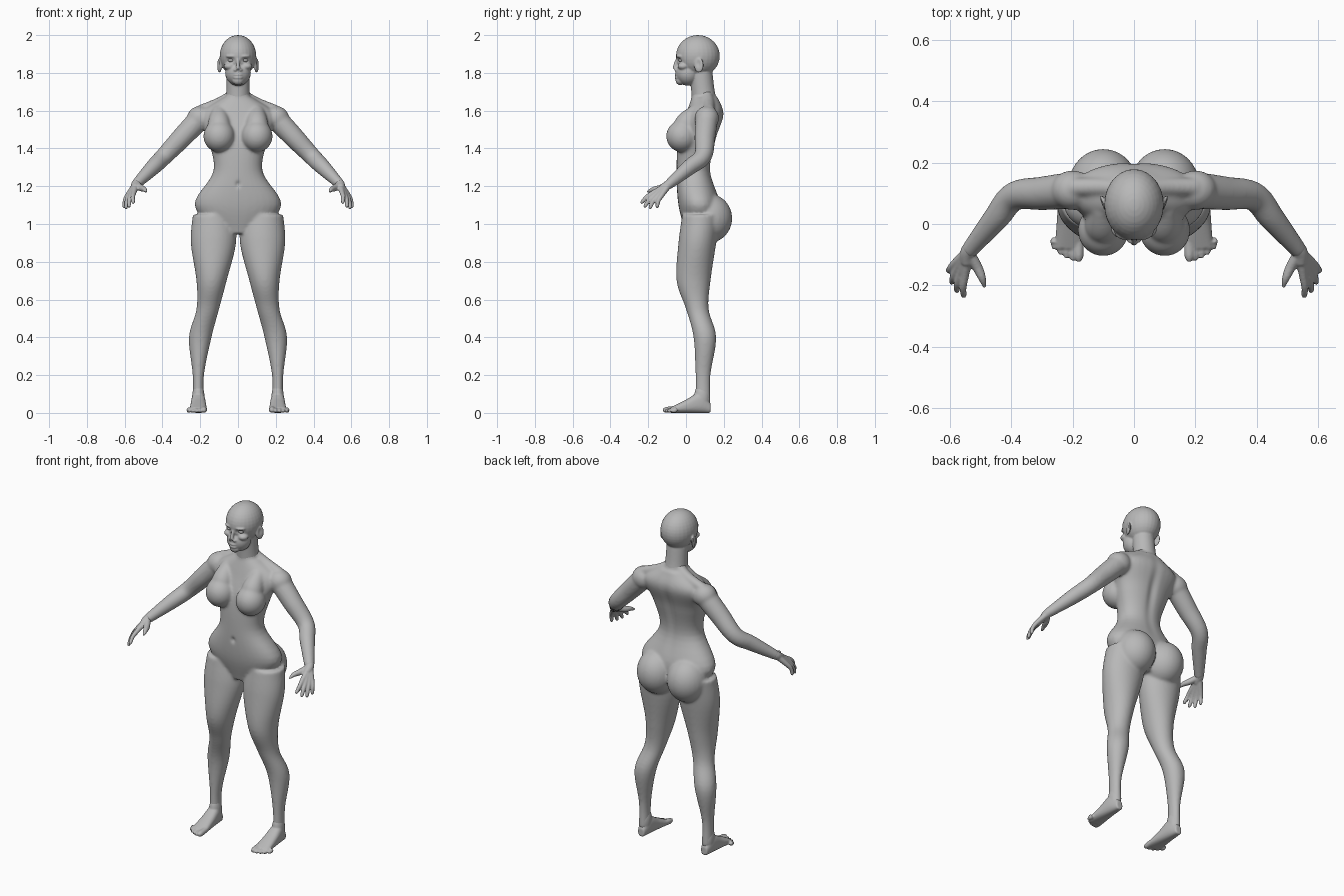
import bpy, bmesh, math
from mathutils import Vector, Matrix

if "Cube" in bpy.data.objects:
    bpy.data.objects.remove(bpy.data.objects["Cube"], do_unlink=True)

grey = (.48, .48, .48, 1)
clay = bpy.data.materials.new("grey clay")
clay.use_nodes = True
clay.diffuse_color = grey
for node in clay.node_tree.nodes:
    if node.type == 'BSDF_PRINCIPLED':
        node.inputs["Base Color"].default_value = grey

SIDES = {"left": 1, "right": -1}


# Shape helpers
def spline(keys, steps=6):
    """Smooth curve through tuples of any length."""
    keys = [Vector(key) for key in keys]
    before = keys[0] * 2 - keys[1]
    after = keys[-1] * 2 - keys[-2]
    padded = [before, *keys, after]
    curve = []
    for a, b, c, d in zip(padded, padded[1:], padded[2:], padded[3:]):
        leave, arrive = (c - a) / 2, (d - b) / 2
        for step in range(steps):
            t = step / steps
            ease = t * t * (3 - 2 * t)
            curve.append(b.lerp(c, ease) + leave * t * (1 - t) ** 2
                         - arrive * t * t * (1 - t))
    return curve + [keys[-1]]


def oval(center, across, along, power=1.0, count=32):
    """Closed rounded section spanned by two half axes; a low power squares it."""
    def soft(value):
        return math.copysign(abs(value) ** power, value)
    turns = [math.tau * i / count for i in range(count)]
    return [center + across * soft(math.cos(turn)) + along * soft(math.sin(turn))
            for turn in turns]


def loft(bm, rings):
    rows = [[bm.verts.new(point) for point in ring] for ring in rings]
    for low, high in zip(rows, rows[1:]):
        for i in range(len(low)):
            bm.faces.new((low[i - 1], low[i], high[i], high[i - 1]))
    bm.faces.new(rows[0])
    bm.faces.new(rows[-1])


def stack(bm, sections, power=1.0):
    """Level sections: height, centre x, half width, centre y, half depth."""
    loft(bm, [oval(Vector((x, y, z)), Vector((width, 0, 0)), Vector((0, depth, 0)), power)
              for z, x, width, y, depth in spline(sections)])


def tube(bm, points, radii, side=1):
    """Round limb through points, one radius at each."""
    curve = spline([(x * side, y, z, r) for (x, y, z), r in zip(points, radii)])
    centers = [Vector(key[:3]) for key in curve]
    normal = Vector((1, 3, 1))
    rings = []
    for i, center in enumerate(centers):
        ahead = centers[min(i + 1, len(centers) - 1)]
        behind = centers[max(i - 1, 0)]
        heading = (ahead - behind).normalized()
        normal = (normal - heading * normal.dot(heading)).normalized()
        radius = curve[i][3]
        rings.append(oval(center, normal * radius, heading.cross(normal) * radius))
    loft(bm, rings)


def blob(bm, center, size, side=1, turn=0):
    x, y, z = center
    place = (Matrix.Translation((x * side, y, z)) @ Matrix.Rotation(turn * side, 4, 'Z')
             @ Matrix.Diagonal((*size, 1)))
    bmesh.ops.create_uvsphere(bm, u_segments=28, v_segments=18, radius=1, matrix=place)


def finish(name, bm):
    """Turn the collected parts into a smooth shaded object."""
    bmesh.ops.recalc_face_normals(bm, faces=bm.faces)
    mesh = bpy.data.meshes.new(name)
    bm.to_mesh(mesh)
    bm.free()
    mesh.materials.append(clay)
    mesh.polygons.foreach_set("use_smooth", [True] * len(mesh.polygons))
    part = bpy.data.objects.new(name, mesh)
    bpy.context.scene.collection.objects.link(part)
    return part


def fuse(part, voxel, relax, dents=()):
    """Merge overlapping parts into one skin, then press in soft dents."""
    remesh = part.modifiers.new("fuse", 'REMESH')
    remesh.mode = 'VOXEL'
    remesh.voxel_size = voxel
    remesh.use_smooth_shade = True
    soften = part.modifiers.new("soften", 'SMOOTH')
    soften.factor = .5
    soften.iterations = relax
    bpy.context.view_layer.update()
    graph = bpy.context.evaluated_depsgraph_get()
    skin = bpy.data.meshes.new_from_object(part.evaluated_get(graph))
    part.modifiers.clear()
    part.data = skin
    if not skin.materials:
        skin.materials.append(clay)
    for center, size, push in dents:
        for vertex in skin.vertices:
            reach = sum(((p - c) / s) ** 2 for p, c, s in zip(vertex.co, center, size))
            if reach < 9:
                vertex.co += Vector(push) * math.exp(-reach)


# Joints shared by neighbouring parts
shoulder = Vector((.2, .11, 1.56))
elbow = Vector((.39, .09, 1.36))
wrist = Vector((.54, -.09, 1.21))
neck = [(0, .1, 1.62), (0, .09, 1.7), (0, .08, 1.8)]
neck_radii = [.07, .062, .06]

# Body: torso, legs, arms and the base of the neck
bm = bmesh.new()
stack(bm, [(.95, 0, .1, .07, .07), (1.1, 0, .23, .07, .11), (1.28, 0, .13, .04, .09),
           (1.45, 0, .16, .06, .1), (1.58, 0, .2, .1, .1), (1.67, 0, .08, .1, .07)], .9)
tube(bm, neck[:2], neck_radii)
for side in SIDES.values():
    leg = [(1.05, .13, .11, .08, .1), (.9, .13, .12, .06, .1), (.7, .14, .08, .04, .09),
           (.55, .16, .06, .06, .06), (.4, .2, .06, .1, .06), (.2, .21, .03, .09, .04),
           (.05, .21, .03, .09, .04)]
    stack(bm, [(z, x * side, width, y, depth) for z, x, width, y, depth in leg])
    # arm, rounded shoulder and the slope up to the neck
    upper_arm, forearm = shoulder.lerp(elbow, .5), elbow.lerp(wrist, .4)
    tube(bm, [shoulder, upper_arm, elbow, forearm, wrist], [.06, .055, .047, .042, .027], side)
    blob(bm, shoulder, (.07, .065, .065), side)
    tube(bm, [(.03, .11, 1.68), (.1, .12, 1.64), (.2, .12, 1.6)], [.03] * 3, side)
    # buttock, breast and the slope above it
    blob(bm, (.1, .12, 1.03), (.115, .125, .13), side)
    blob(bm, (.1, -.02, 1.465), (.083, .085, .085), side)
    tube(bm, [(.1, .06, 1.6), (.1, 0, 1.53), (.1, -.01, 1.47)], [.04, .06, .06], side)
spine = ((0, .18, 1.4), (.025, .06, .17), (0, -.013, 0))
navel = ((0, -.05, 1.21), (.012, .03, .016), (0, .01, 0))
fuse(finish("body", bm), .007, 12, [spine, navel])

# Head: cranium, jaw, chin, neck, nose, lips, brows and ears
bm = bmesh.new()
blob(bm, (0, .063, 1.89), (.097, .116, .11))
blob(bm, (0, .01, 1.8), (.068, .065, .068))
blob(bm, (0, -.03, 1.76), (.03, .025, .025))
tube(bm, neck, neck_radii)
tube(bm, [(0, -.04, 1.885), (0, -.055, 1.85), (0, -.06, 1.82)], [.008, .009, .012])
for lip_height in (1.79, 1.775):
    blob(bm, (0, -.047, lip_height), (.025, .014, .007))
dents = []
for side in SIDES.values():
    blob(bm, (.014, -.05, 1.815), (.01, .013, .008), side)
    blob(bm, (.036, -.034, 1.888), (.03, .018, .008), side, turn=.3)
    blob(bm, (.045, -.015, 1.835), (.03, .03, .02), side)
    blob(bm, (.098, .068, 1.84), (.009, .027, .04), side, turn=-.35)
    socket = ((.037 * side, -.04, 1.867), (.02, .04, .012), (0, .01, 0))
    ear_hollow = ((.108 * side, .065, 1.85), (.015, .012, .02), (-.007 * side, 0, 0))
    dents += [socket, ear_hollow]
fuse(finish("head", bm), .0045, 5, dents)

for name, side in SIDES.items():
    # Eye
    bm = bmesh.new()
    blob(bm, (.037, -.025, 1.867), (.017, .014, .01), side)
    finish(name + "_eye", bm)

    # Hand: cuff, four fingers fanned from the wrist, and the thumb
    bm = bmesh.new()
    first_knuckle, last_knuckle = Vector((.55, -.165, 1.17)), Vector((.585, -.13, 1.15))
    first_tip, last_tip = Vector((.555, -.24, 1.11)), Vector((.605, -.155, 1.085))
    longer = Vector((.008, -.013, -.015))
    tube(bm, [elbow.lerp(wrist, .8), wrist, first_knuckle.lerp(wrist, .5)],
         [.026, .025, .02], side)
    for finger in range(4):
        fan = finger / 3
        knuckle = first_knuckle.lerp(last_knuckle, fan)
        tip = first_tip.lerp(last_tip, fan) + longer * math.sin(math.pi * fan)
        bend = knuckle.lerp(tip, .5) + Vector((.004, -.004, .005))
        tube(bm, [wrist, knuckle, bend, knuckle.lerp(tip, .9), tip],
             [.019, .0135, .0115, .0095, .004], side)
    tube(bm, [wrist, (.512, -.137, 1.19), (.495, -.175, 1.183), (.486, -.207, 1.169)],
         [.018, .017, .013, .005], side)
    fuse(finish(name + "_hand", bm), .0045, 4)

    # Foot: heel to ball, ankle and five toes
    bm = bmesh.new()
    sole = [(.13, .02, .05), (.08, .035, .11), (0, .042, .07), (-.08, .047, .03)]
    loft(bm, [oval(Vector((.21 * side, y, height / 2)), Vector((width, 0, 0)),
                   Vector((0, 0, height / 2)), .8) for y, width, height in spline(sole)])
    blob(bm, (.21, .085, .08), (.033, .042, .08), side)
    for toe in range(5):
        radius = .012 if toe else .016
        x = .18 + .02 * toe
        end = -.122 + .0025 * toe * toe
        tube(bm, [(x, -.05, .022), (x, end + .02, radius), (x, end, radius)],
             [radius, radius, radius / 2], side)
    fuse(finish(name + "_foot", bm), .0045, 4)
